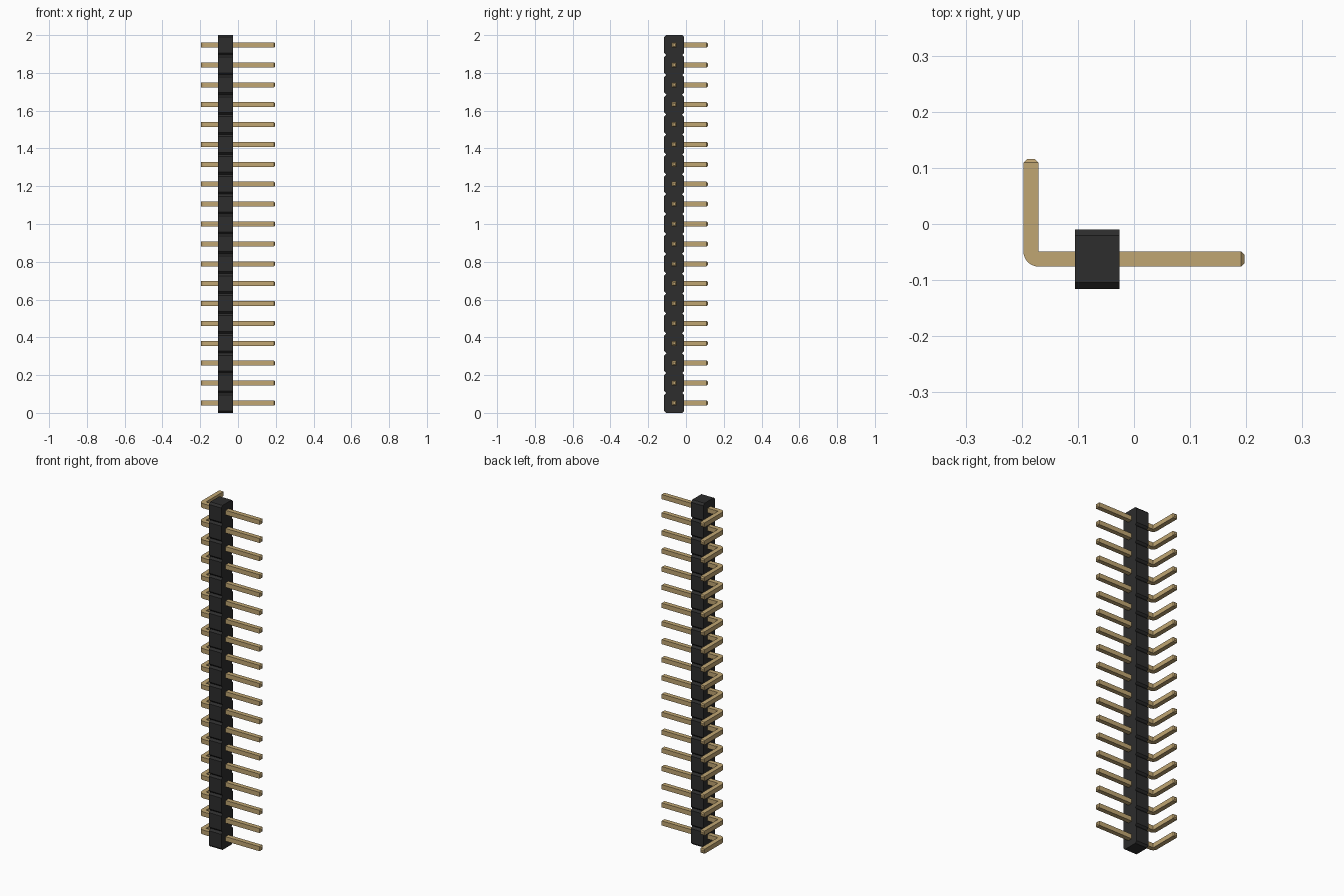
import bpy, bmesh, math

if "Cube" in bpy.data.objects:
    bpy.data.objects.remove(bpy.data.objects["Cube"], do_unlink=True)

COUNT = 19
PITCH = 2.0 / COUNT


def material(name, rgb, rough):
    m = bpy.data.materials.new(name)
    m.use_nodes = True
    m.diffuse_color = (*rgb, 1)
    bsdf = m.node_tree.nodes["Principled BSDF"]
    bsdf.inputs["Base Color"].default_value = (*rgb, 1)
    bsdf.inputs["Roughness"].default_value = rough
    return m


black = material("black plastic", (0.026, 0.026, 0.026), 0.6)
gold = material("gold metal", (0.53, 0.38, 0.17), 0.5)


def loft(rings):
    """Join four-cornered rings into a closed solid mesh."""
    bm = bmesh.new()
    loops = [[bm.verts.new(p) for p in ring] for ring in rings]
    for a, b in zip(loops, loops[1:]):
        for k in range(4):
            n = (k + 1) % 4
            bm.faces.new((a[k], a[n], b[n], b[k]))
    bm.faces.new(loops[0])
    bm.faces.new(loops[-1])
    bmesh.ops.remove_doubles(bm, verts=bm.verts, dist=1e-5)
    bmesh.ops.recalc_face_normals(bm, faces=bm.faces)
    return bm


def to_mesh(bm, name, mat):
    me = bpy.data.meshes.new(name)
    bm.to_mesh(me)
    bm.free()
    me.materials.append(mat)
    return me


def add(name, me, z=0.0):
    ob = bpy.data.objects.new(name, me)
    ob.location.z = z
    bpy.context.collection.objects.link(ob)
    return ob


# Housing: a chain of chamfered blocks, notched at each joint
X0, X1, Y0, Y1, CH = -0.105, -0.026, -0.1155, -0.0095, 0.011


def slab(z, inset):
    return [(X0, Y0 + inset, z), (X1, Y0 + inset, z),
            (X1, Y1 - inset, z), (X0, Y1 - inset, z)]


rows = [slab(0, CH)]
for i in range(COUNT):
    z = i * PITCH
    rows += [slab(z + CH, 0), slab(z + PITCH - CH, 0), slab(z + PITCH, CH)]
add("housing", to_mesh(loft(rows), "housing", black))

# Pin: square wire with a rounded outer bend and chamfered tips
W = 0.0265               # wire thickness
PY = -0.0625             # wire centre in y
BX = -0.197              # outer side of the bent leg
XT, YT, TIP = 0.197, 0.1155, 0.006


def section(outer, inner, half):
    (ox, oy), (ix, iy) = outer, inner
    return [(ox, oy, -half), (ix, iy, -half), (ix, iy, half), (ox, oy, half)]


h = W / 2
s = h - TIP
corner = (BX + W, PY + h)            # sharp inner corner of the bend
rings = [section((XT, PY - s), (XT, PY + s), s),
         section((XT - TIP, PY - h), (XT - TIP, PY + h), h)]
for i in range(9):
    a = math.radians(270 - 90 * i / 8)
    rings.append(section((corner[0] + W * math.cos(a), corner[1] + W * math.sin(a)),
                         corner, h))
rings += [section((BX, YT - TIP), (BX + W, YT - TIP), h),
          section((BX + TIP, YT), (BX + W - TIP, YT), s)]
pin_mesh = to_mesh(loft(rings), "pin", gold)

for i in range(COUNT):
    add(f"pin_{i + 1:02d}", pin_mesh, (i + 0.5) * PITCH)

# Soften only the rounded bend
bpy.ops.object.select_all(action='DESELECT')
first = bpy.data.objects["pin_01"]
for p in pin_mesh.polygons:
    p.use_smooth = True
pin_mesh.set_sharp_from_angle(angle=math.radians(25))
